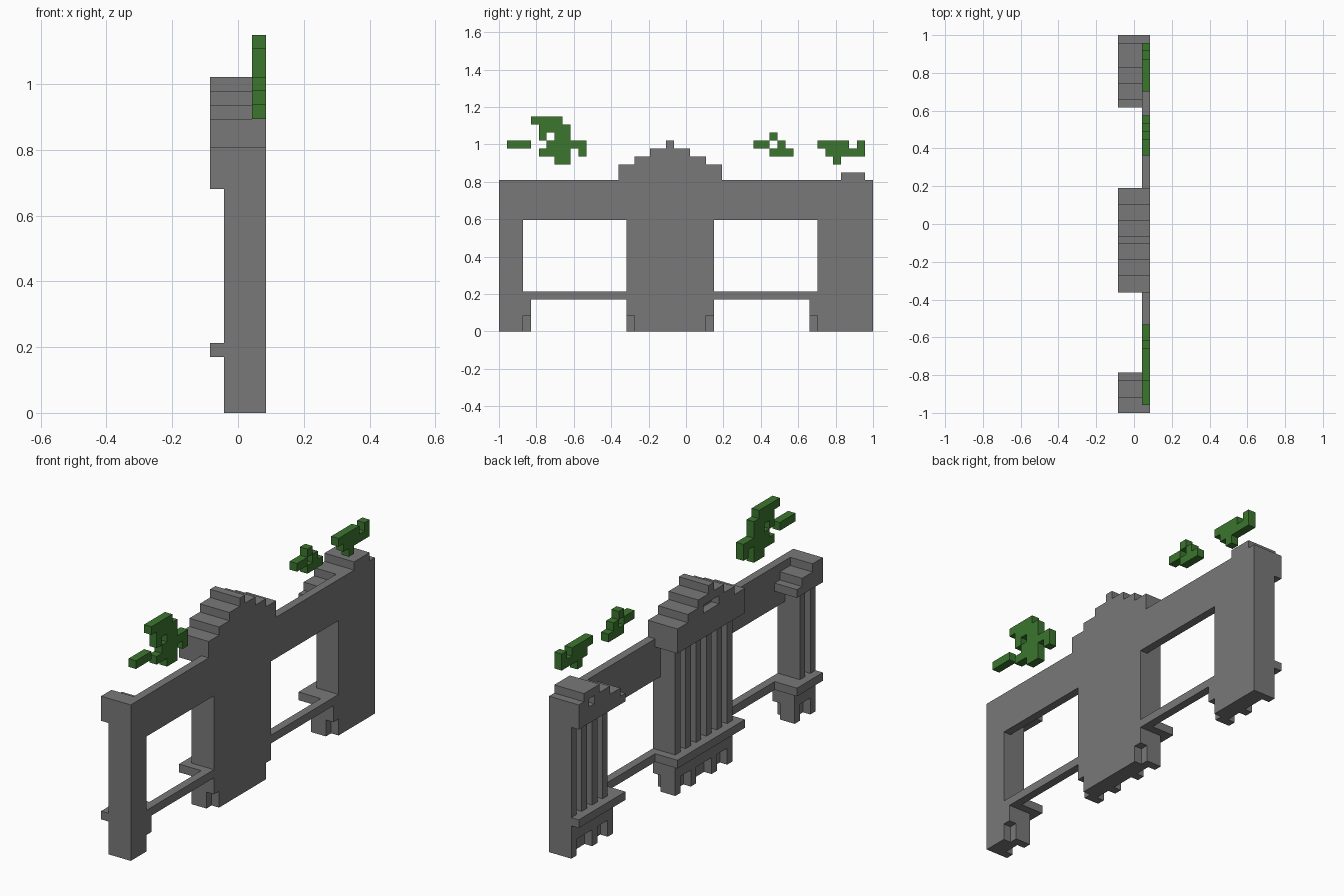
import bpy
import bmesh
import math
from mathutils import Vector

cube = bpy.data.objects.get("Cube")
if cube:
    bpy.data.objects.remove(cube, do_unlink=True)

U = 2 / 47                       # edge of one block
ORIGIN = Vector((-2, -23.5, 0))  # grid corner, in blocks


def material(name, rgb):
    m = bpy.data.materials.new(name)
    m.use_nodes = True
    m.diffuse_color = (*rgb, 1)
    bsdf = m.node_tree.nodes["Principled BSDF"]
    bsdf.inputs["Base Color"].default_value = (*rgb, 1)
    bsdf.inputs["Roughness"].default_value = 0.9
    return m


stone = material("grey stone", (0.19, 0.19, 0.19))
leaf = material("leaf green", (0.045, 0.18, 0.028))


def box(x, y, z):
    """Set of grid cells in a box; each argument is a (start, end) pair."""
    return {(i, j, k) for i in range(*x) for j in range(*y) for k in range(*z)}


parts = {}
FULL, SLAB, SHAFT, FACE = (0, 4), (3, 4), (1, 4), (1, 2)

# Thin wall: lintel over the openings and sill rail under them
parts["lintel"] = box(SLAB, (0, 47), (14, 19))
parts["sill_rail"] = box(SLAB, (0, 47), (4, 5))


def pillar(name, shaft, base, ledge, top, feet, ridges):
    """Fluted shaft on a ledge and a footed base."""
    a, b = shaft
    cells = box((2, 4), shaft, (5, top))
    for j in ridges:
        cells |= box(FACE, (j, j + 1), (5, top))
    parts[name + "_shaft"] = cells
    parts[name + "_ledge"] = box(FULL, ledge, (4, 5))
    foot = box(SHAFT, base, (2, 4))
    # core of the foot, set in from each free side
    inner = (base[0] + (base[0] > 0), base[1] - (base[1] < 47))
    foot |= box((2, 4), inner, (0, 2))
    for j in feet:
        free = j in (base[0], base[1] - 1) and not inner[0] <= j < inner[1]
        foot |= box((1, 3 if free else 2), (j, j + 1), (0, 2))
    parts[name + "_base"] = foot


pillar("right_end_pillar", (0, 3), (0, 4), (0, 5), 16, (0, 3), (0, 2))
pillar("centre_pillar", (16, 27), (16, 27), (15, 28), 18,
       (16, 19, 23, 26), range(16, 27, 2))
pillar("left_end_pillar", (40, 47), (39, 47), (38, 47), 16,
       (39, 42, 46), range(40, 47, 2))


# Stepped caps
def stepped(z, steps):
    cells = set()
    for width, height in steps:
        cells |= box(FULL, width, (z, z + height))
        z += height
    return cells


parts["right_end_cap"] = stepped(16, [((0, 5), 1), ((0, 4), 1), ((0, 2), 1)])
parts["centre_pediment"] = stepped(
    18, [((15, 28), 3), ((17, 26), 1), ((19, 24), 1), ((21, 22), 1)])
parts["left_end_cap"] = stepped(
    16, [((38, 47), 1), ((39, 47), 1), ((41, 47), 1), ((43, 46), 1)])

# Small recesses in the caps
parts["centre_pediment"] -= box((0, 1), (20, 23), (21, 22))
parts["left_end_cap"] -= box((0, 1), (44, 45), (18, 19))


# Foliage, drawn as rows from the top down
def foliage(j0, top, rows):
    return {(3, j0 + n, top - r) for r, row in enumerate(rows)
            for n, c in enumerate(row) if c == "#"}


parts["large_foliage"] = foliage(1, 26, [
    "...####",
    "....####",
    "....#.##",
    "###..#####",
    "....####.#",
    "......##"])
parts["small_foliage"] = foliage(32, 24, [
    "..#",
    "##.#",
    "..###"])
parts["end_foliage"] = foliage(40, 23, [
    "####.#",
    ".#####",
    "..#"])

# Each cell belongs to one part only
taken = set()
for name in parts:
    parts[name] -= taken
    taken |= parts[name]


def build(name, cells, mat):
    """Skin the cells, leaving out faces hidden between blocks."""
    bm = bmesh.new()
    verts = {}

    def vert(p):
        if p not in verts:
            verts[p] = bm.verts.new((Vector(p) + ORIGIN) * U)
        return verts[p]

    for c in sorted(cells):
        for axis in range(3):
            for side in (0, 1):
                n = list(c)
                n[axis] += 2 * side - 1
                if tuple(n) in taken:
                    continue
                u, v = (axis + 1) % 3, (axis + 2) % 3
                loop = []
                for du, dv in ((0, 0), (1, 0), (1, 1), (0, 1)):
                    p = list(c)
                    p[axis] += side
                    p[u] += du
                    p[v] += dv
                    loop.append(vert(tuple(p)))
                bm.faces.new(loop if side else loop[::-1])
    # merge flat areas into large faces
    bmesh.ops.dissolve_limit(bm, angle_limit=math.radians(1),
                             verts=bm.verts, edges=bm.edges)
    mesh = bpy.data.meshes.new(name)
    bm.to_mesh(mesh)
    bm.free()
    mesh.materials.append(mat)
    bpy.context.collection.objects.link(bpy.data.objects.new(name, mesh))


for name, cells in parts.items():
    build(name, cells, leaf if "foliage" in name else stone)
